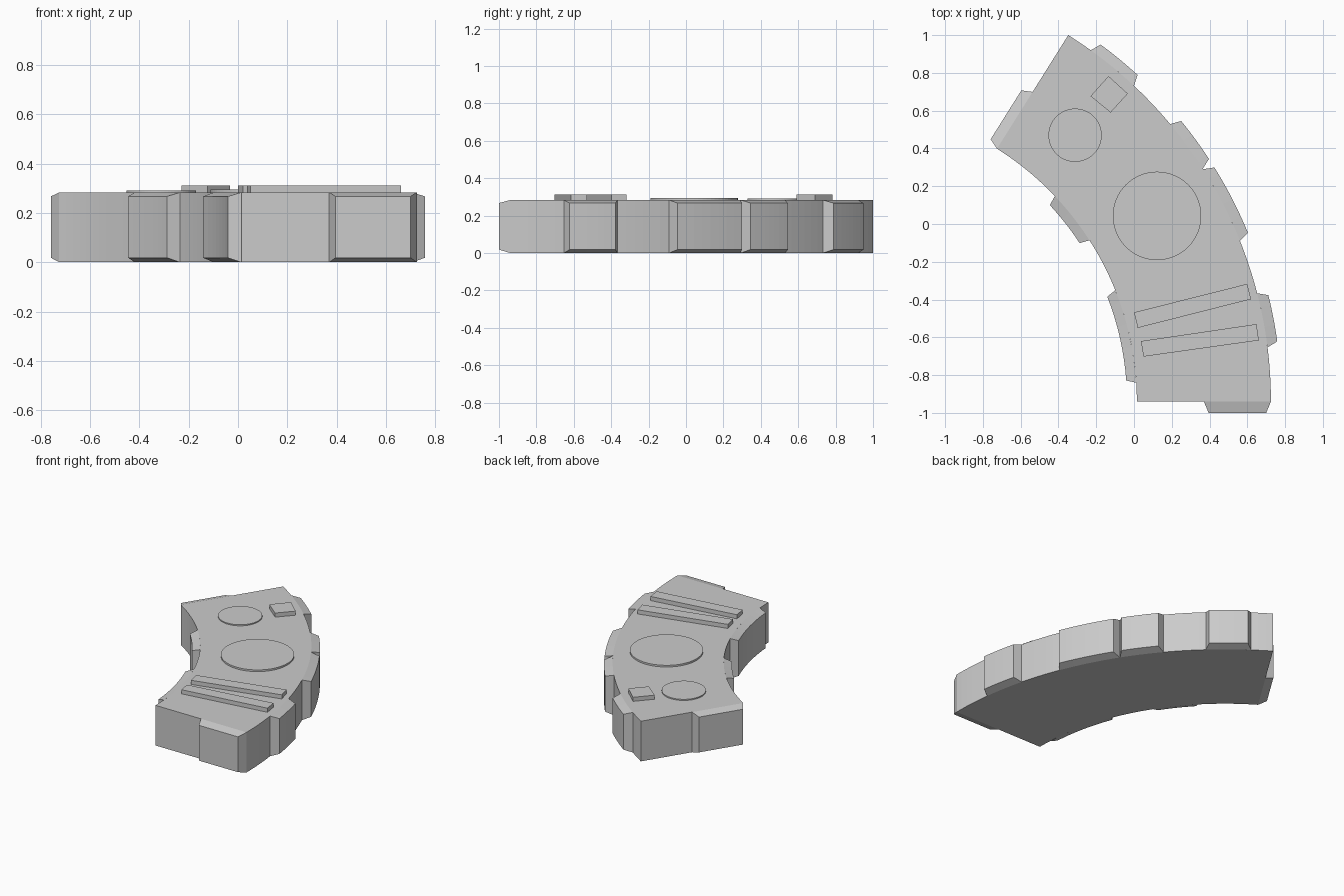
import bpy, bmesh, math

if "Cube" in bpy.data.objects:
    bpy.data.objects.remove(bpy.data.objects["Cube"])

CX, CY = -1.565, -0.94          # centre of the curve
R_IN, R_OUT = 1.58, 2.29        # wall radii
SPAN = 57.9                     # sweep in degrees
TOP = 0.283                     # body height
Z_LO, Z_HI = 0.018, 0.267       # bevelled panel face heights
DEPTH = 0.055                   # panel protrusion


def polar(r, deg, z, push=0.0):
    """Point on the curve; push moves it along the tangent."""
    a = math.radians(deg)
    return (CX + r * math.cos(a) - push * math.sin(a),
            CY + r * math.sin(a) + push * math.cos(a), z)


def loft(name, sections):
    """Skin a list of equal-length point loops and cap both ends."""
    bm = bmesh.new()
    rings = [[bm.verts.new(p) for p in s] for s in sections]
    n = len(rings[0])
    for a, b in zip(rings, rings[1:]):
        for i in range(n):
            j = (i + 1) % n
            bm.faces.new((a[i], a[j], b[j], b[i]))
    bm.faces.new(rings[0])
    bm.faces.new(rings[-1])
    bmesh.ops.recalc_face_normals(bm, faces=bm.faces)
    me = bpy.data.meshes.new(name)
    bm.to_mesh(me)
    bm.free()
    ob = bpy.data.objects.new(name, me)
    bpy.context.collection.objects.link(ob)
    return ob


def curved_panel(name, r, depth, a0, a1, inset=0.6, steps=8):
    """Bevelled panel bent around the wall at radius r."""
    secs = []
    for i in range(steps + 1):
        t = i / steps
        base = a0 + (a1 - a0) * t
        face = a0 + inset + (a1 - a0 - 2 * inset) * t
        secs.append([polar(r, base, 0), polar(r + depth, face, Z_LO),
                     polar(r + depth, face, Z_HI), polar(r, base, TOP)])
    return loft(name, secs)


def end_panel(name, deg, r0, r1, depth, inset=0.025):
    """Bevelled flat panel on an end wall."""
    def rect(a, b, lo, hi, push):
        return [polar(a, deg, lo, push), polar(b, deg, lo, push),
                polar(b, deg, hi, push), polar(a, deg, hi, push)]
    return loft(name, [rect(r0, r1, 0, TOP, 0),
                       rect(r0 + inset, r1 - inset, Z_LO, Z_HI, depth)])


def plate(name, outline, top):
    """Flat plate on the roof, sunk a little into the body."""
    return loft(name, [[(x, y, z) for x, y in outline] for z in (TOP - 0.02, top)])


def circle(x, y, r, n=64):
    return [(x + r * math.cos(2 * math.pi * i / n),
             y + r * math.sin(2 * math.pi * i / n)) for i in range(n)]


# curved body
N = 48
loft("curved_body", [[polar(R_IN, SPAN * i / N, 0), polar(R_OUT, SPAN * i / N, 0),
                      polar(R_OUT, SPAN * i / N, TOP), polar(R_IN, SPAN * i / N, TOP)]
                     for i in range(N + 1)])

# outer wall panels
for k, (a0, a1) in enumerate([(7.2, 14.5), (21.8, 32.5), (32.6, 39.9), (46.9, 54.3)]):
    curved_panel(f"outer_panel_{k + 1}", R_OUT, DEPTH, a0, a1)

# inner wall panels
for k, (a0, a1) in enumerate([(3.6, 21.9), (32.7, 43.5)]):
    curved_panel(f"inner_panel_{k + 1}", R_IN, -DEPTH + 0.003, a0, a1)

# end wall panels
R_MID = (R_IN + R_OUT) / 2
end_panel("front_end_panel", 0, R_MID, R_OUT, -0.06)
end_panel("back_end_panel", SPAN, R_IN, R_MID, DEPTH)

# roof details
plate("large_roof_disc", circle(0.122, 0.043, 0.234), 0.295)
plate("small_roof_disc", circle(-0.312, 0.47, 0.141), 0.291)
plate("roof_square", [(-0.135, 0.783), (-0.033, 0.69), (-0.124, 0.59), (-0.23, 0.677)], 0.312)
plate("roof_bar_1", [(0.0, -0.468), (0.599, -0.317), (0.62, -0.398), (0.02, -0.55)], 0.312)
plate("roof_bar_2", [(0.037, -0.62), (0.648, -0.53), (0.661, -0.616), (0.05, -0.702)], 0.312)
